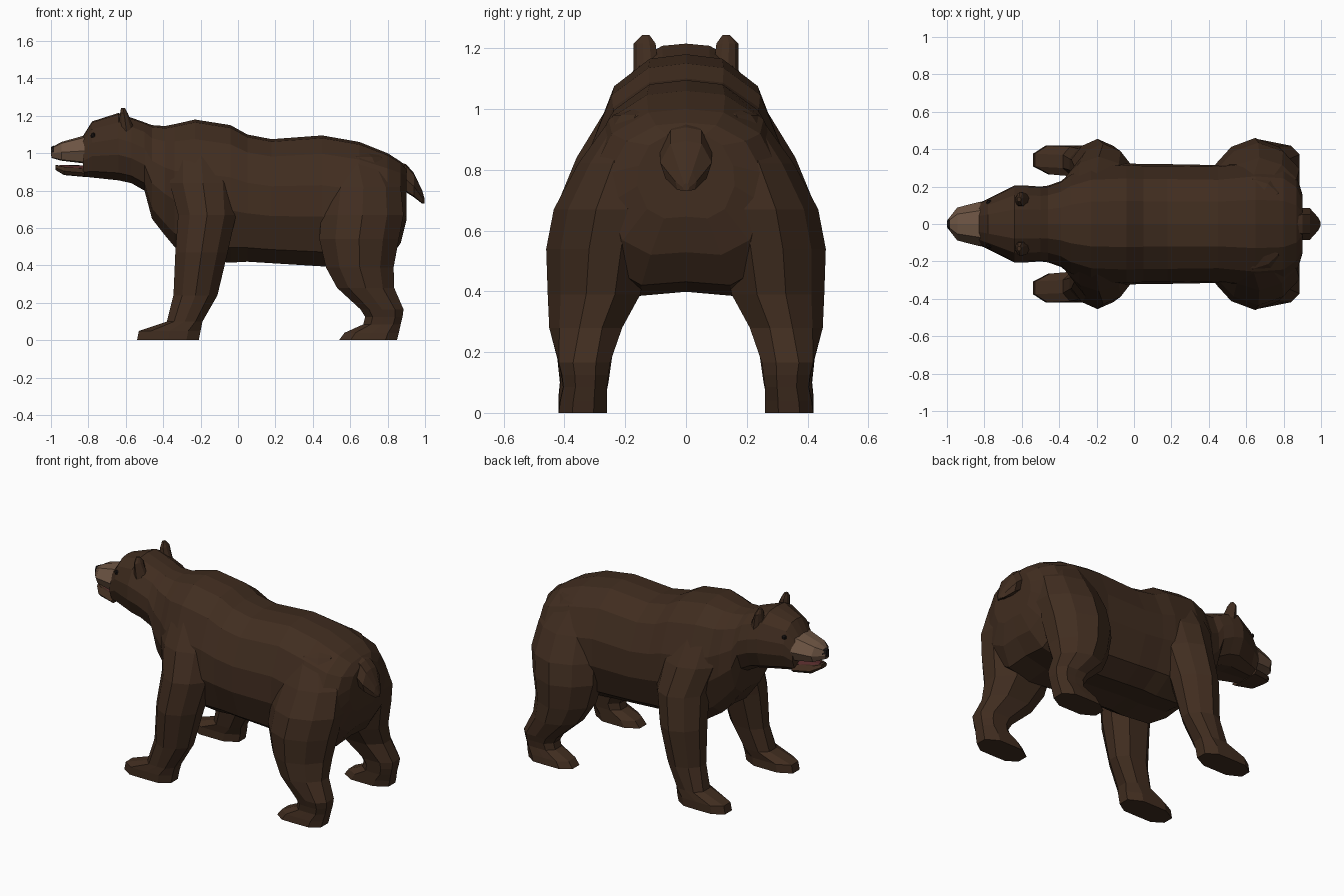
import bpy, bmesh

def material(name, rgb):
    m = bpy.data.materials.new(name)
    m.diffuse_color = (*rgb, 1)
    return m


FUR = material("fur", (0.052, 0.026, 0.014))
MUZZLE = material("muzzle_fur", (0.150, 0.088, 0.055))
MOUTH = material("mouth_red", (0.085, 0.022, 0.022))
DARK = material("dark", (0.012, 0.008, 0.007))

# right half of a cross-section: (share of half width, share of height)
BODY_HALF = [(0, 1), (.38, .98), (.75, .86), (.97, .62), (1, .38), (.80, .11), (.45, 0), (0, .02)]
BOX_HALF = [(0, 1), (.6, .93), (1, .45), (.8, .05), (0, 0)]


def loft(name, rings, mat):
    bm = bmesh.new()
    loops = [[bm.verts.new(p) for p in ring] for ring in rings]
    n = len(loops[0])
    for a, b in zip(loops, loops[1:]):
        for i in range(n):
            bm.faces.new((a[i], a[(i + 1) % n], b[(i + 1) % n], b[i]))
    bm.faces.new(loops[0])
    bm.faces.new(loops[-1])
    bmesh.ops.recalc_face_normals(bm, faces=bm.faces)
    me = bpy.data.meshes.new(name)
    bm.to_mesh(me)
    bm.free()
    me.materials.append(mat)
    ob = bpy.data.objects.new(name, me)
    bpy.context.collection.objects.link(ob)
    return ob


def along_x(name, stations, half, mat):
    """stations: (x, bottom z, top z, half width)"""
    prof = half + [(-u, v) for u, v in half[-2:0:-1]]
    return loft(name, [[(x, u * w, zb + v * (zt - zb)) for u, v in prof]
                       for x, zb, zt, w in stations], mat)


def along_z(name, stations, side, mat):
    """stations: (z, x0, x1, y0, y1); muscles bulge outward above the shin"""
    rings = []
    for z, x0, x1, y0, y1 in stations:
        k = .98 if z < .2 else .72
        prof = [(-1, -.45), (-.5, -1), (.5, -1), (1, -.45), (1, k - .55),
                (.6, k), (0, 1), (-.6, k), (-1, k - .55)]
        rings.append([((x0 + x1 + u * (x1 - x0)) / 2,
                       side * (y0 + y1 + v * (y1 - y0)) / 2, z) for u, v in prof])
    return loft(name, rings, mat)


# torso, neck and skull
body = along_x("bear_body", [
    (-.83, .875, 1.09, .112), (-.78, .87, 1.17, .135), (-.64, .855, 1.215, .205),
    (-.57, .84, 1.19, .205), (-.50, .80, 1.165, .20), (-.46, .65, 1.15, .205),
    (-.39, .56, 1.145, .23), (-.34, .50, 1.155, .27), (-.23, .43, 1.18, .315),
    (-.04, .415, 1.15, .325), (.05, .42, 1.10, .32), (.18, .412, 1.075, .32),
    (.45, .395, 1.095, .315), (.65, .385, 1.06, .34), (.80, .42, 1.0, .325),
    (.87, .52, .955, .26), (.90, .64, .92, .16)], BODY_HALF, FUR)

FRONT_LEG = [
    (0, -.54, -.21, .265, .42), (.05, -.53, -.20, .265, .42), (.10, -.38, -.19, .255, .415),
    (.24, -.345, -.11, .235, .43), (.47, -.335, -.055, .19, .455), (.67, -.32, -.01, .14, .43),
    (.84, -.365, -.01, .10, .36), (1.02, -.36, -.04, .07, .25), (1.09, -.30, -.10, .05, .17)]
HIND_LEG = [
    (0, .54, .85, .26, .42), (.04, .57, .86, .26, .415), (.085, .67, .87, .26, .405),
    (.125, .68, .88, .255, .41), (.165, .655, .885, .25, .42), (.28, .53, .835, .21, .45),
    (.39, .47, .832, .15, .455), (.54, .435, .86, .12, .46), (.67, .445, .885, .10, .435),
    (.82, .47, .87, .08, .355), (.98, .50, .77, .06, .24), (1.01, .53, .72, .05, .17)]
# thin cupped ears, back edge sloping up to the tip
EAR = [(1.08, -.64, -.55, .09, .17), (1.13, -.64, -.555, .09, .172),
       (1.215, -.63, -.59, .10, .172), (1.243, -.625, -.605, .12, .145)]

parts = []
for side in (-1, 1):
    parts.append(along_z("front_leg", FRONT_LEG, side, FUR))
    parts.append(along_z("hind_leg", HIND_LEG, side, FUR))
    parts.append(along_z("ear", EAR, side, FUR))
# tail hanging off the rump
parts.append(along_x("tail", [(.82, .80, .97, .05), (.90, .79, .94, .085),
                              (.94, .765, .895, .085), (.985, .73, .80, .035),
                              (.998, .73, .755, .01)], BOX_HALF, FUR))

# weld limbs, ears and tail into one skin
bpy.context.view_layer.objects.active = body
for p in parts:
    mod = body.modifiers.new("weld", 'BOOLEAN')
    mod.operation = 'UNION'
    mod.solver = 'EXACT'
    mod.object = p
    bpy.ops.object.modifier_apply(modifier=mod.name)
    bpy.data.objects.remove(p)

# pale upper muzzle, dark nose, lower jaw and tongue
along_x("muzzle", [(-.998, .975, 1.03, .02), (-.945, .96, 1.06, .088),
                   (-.82, .945, 1.095, .12)], BOX_HALF, MUZZLE)
along_x("nose", [(-1.0, .985, 1.033, .016), (-.985, .985, 1.04, .035)], BOX_HALF, DARK)
along_x("lower_jaw", [(-.975, .91, .938, .03), (-.93, .883, .93, .08),
                      (-.82, .873, .92, .11)], BOX_HALF, FUR)
along_x("tongue", [(-.955, .918, .938, .025), (-.82, .905, .935, .07)], BOX_HALF, MOUTH)

# small dark eyes
for side in (-1, 1):
    bpy.ops.mesh.primitive_ico_sphere_add(subdivisions=1, radius=.016,
                                          location=(-.775, side * .115, 1.095))
    eye = bpy.context.object
    eye.name = "eye"
    eye.data.materials.append(DARK)
